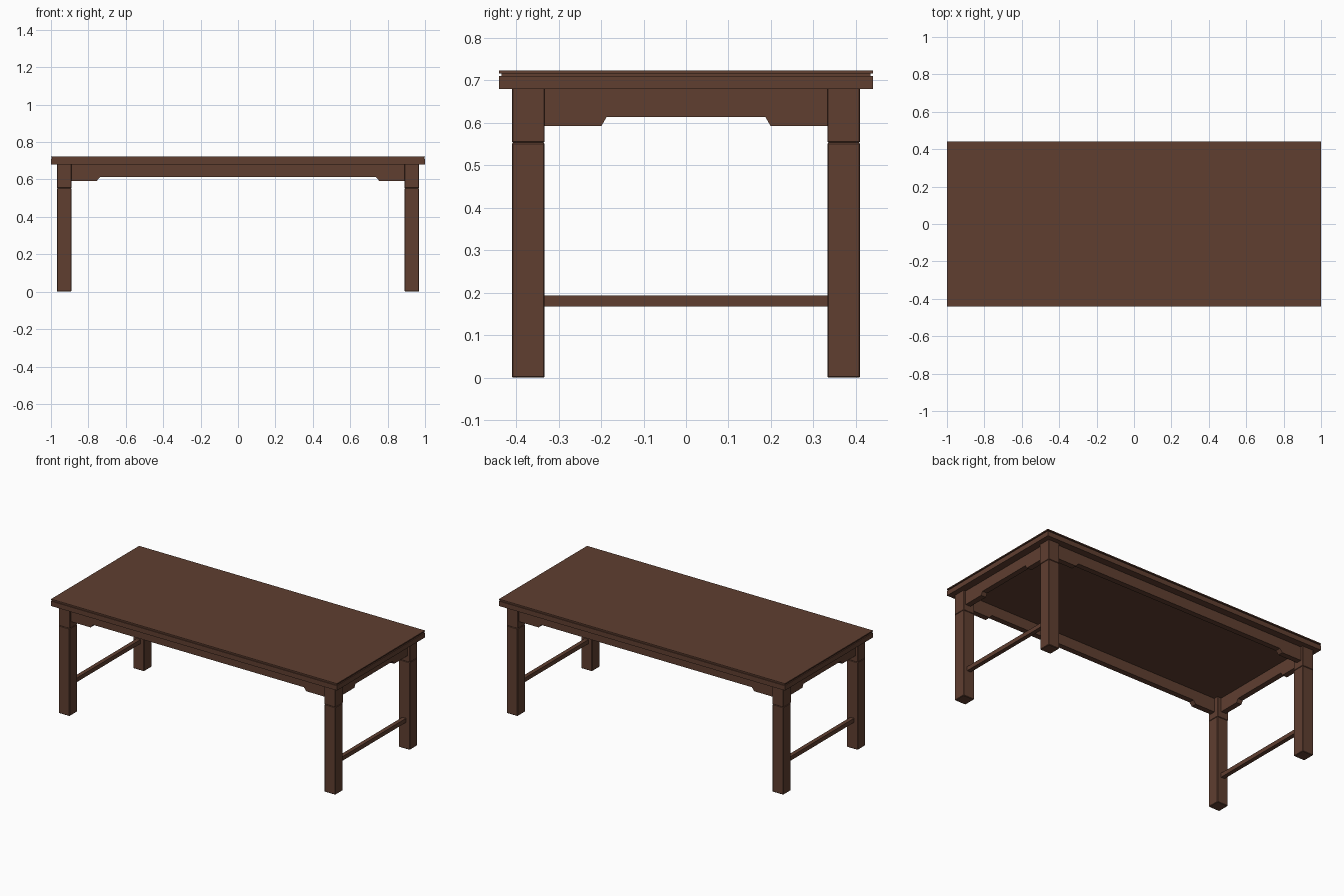
import bpy, bmesh

if "Cube" in bpy.data.objects:
    bpy.data.objects.remove(bpy.data.objects["Cube"])

wood = bpy.data.materials.new("dark brown wood")
wood.diffuse_color = (0.115, 0.049, 0.030, 1.0)
wood.use_nodes = True
wood.node_tree.nodes["Principled BSDF"].inputs["Base Color"].default_value = wood.diffuse_color


def finish(name, bm):
    bmesh.ops.recalc_face_normals(bm, faces=bm.faces)
    me = bpy.data.meshes.new(name)
    bm.to_mesh(me)
    bm.free()
    me.materials.append(wood)
    ob = bpy.data.objects.new(name, me)
    bpy.context.collection.objects.link(ob)
    return ob


def box(name, lo, hi, bevel=0.0):
    bm = bmesh.new()
    bmesh.ops.create_cube(bm, size=1)
    for v in bm.verts:
        v.co = [(a + b) / 2 + c * (b - a) for a, b, c in zip(lo, hi, v.co)]
    if bevel:
        bmesh.ops.bevel(bm, geom=bm.edges[:], offset=bevel, segments=1, affect='EDGES')
    return finish(name, bm)


def apron(name, half, step_low, step_high, depth, along_x):
    # board with stepped lower edge, extruded through its thickness
    d0, d1 = depth
    prof = [(-half, 0.682), (-half, 0.593), (-step_low, 0.593), (-step_high, 0.614)]
    prof += [(-u, z) for u, z in reversed(prof)]
    bm = bmesh.new()
    place = (lambda u, d, z: (u, d, z)) if along_x else (lambda u, d, z: (d, u, z))
    face = bm.faces.new([bm.verts.new(place(u, d0, z)) for u, z in prof])
    ext = bmesh.ops.extrude_face_region(bm, geom=[face])
    shift = place(0, d1 - d0, 0)
    bmesh.ops.translate(bm, vec=shift, verts=[g for g in ext["geom"] if isinstance(g, bmesh.types.BMVert)])
    return finish(name, bm)


# Table top: thick board, recessed groove, thin upper board
box("top_lower_board", (-1, -0.44, 0.68), (1, 0.44, 0.711))
box("top_groove", (-0.994, -0.434, 0.711), (0.994, 0.434, 0.717))
box("top_upper_board", (-1, -0.44, 0.717), (1, 0.44, 0.724))

# Legs: long post with a square block above a fine V groove
X0, X1, Y0, Y1 = 0.891, 0.968, 0.333, 0.410
for sx, xn in ((-1, "left"), (1, "right")):
    for sy, yn in ((-1, "front"), (1, "back")):
        xs = sorted((sx * X0, sx * X1))
        ys = sorted((sy * Y0, sy * Y1))
        box(f"{yn}_{xn}_leg", (xs[0], ys[0], 0), (xs[1], ys[1], 0.554), 0.003)
        box(f"{yn}_{xn}_leg_block", (xs[0], ys[0], 0.554), (xs[1], ys[1], 0.682), 0.002)

# Aprons with stepped ends
for s, n in ((-1, "front"), (1, "back")):
    apron(f"{n}_apron", X0 + 0.004, 0.755, 0.737, (s * 0.395, s * 0.36), True)
for s, n in ((-1, "left"), (1, "right")):
    apron(f"{n}_apron", Y0 + 0.004, 0.199, 0.187, (s * 0.953, s * 0.918), False)

# Stretchers between the legs at each end
for s, n in ((-1, "left"), (1, "right")):
    c = s * (X0 + X1) / 2
    box(f"{n}_stretcher", (c - 0.013, -Y0 - 0.004, 0.168), (c + 0.013, Y0 + 0.004, 0.194))
